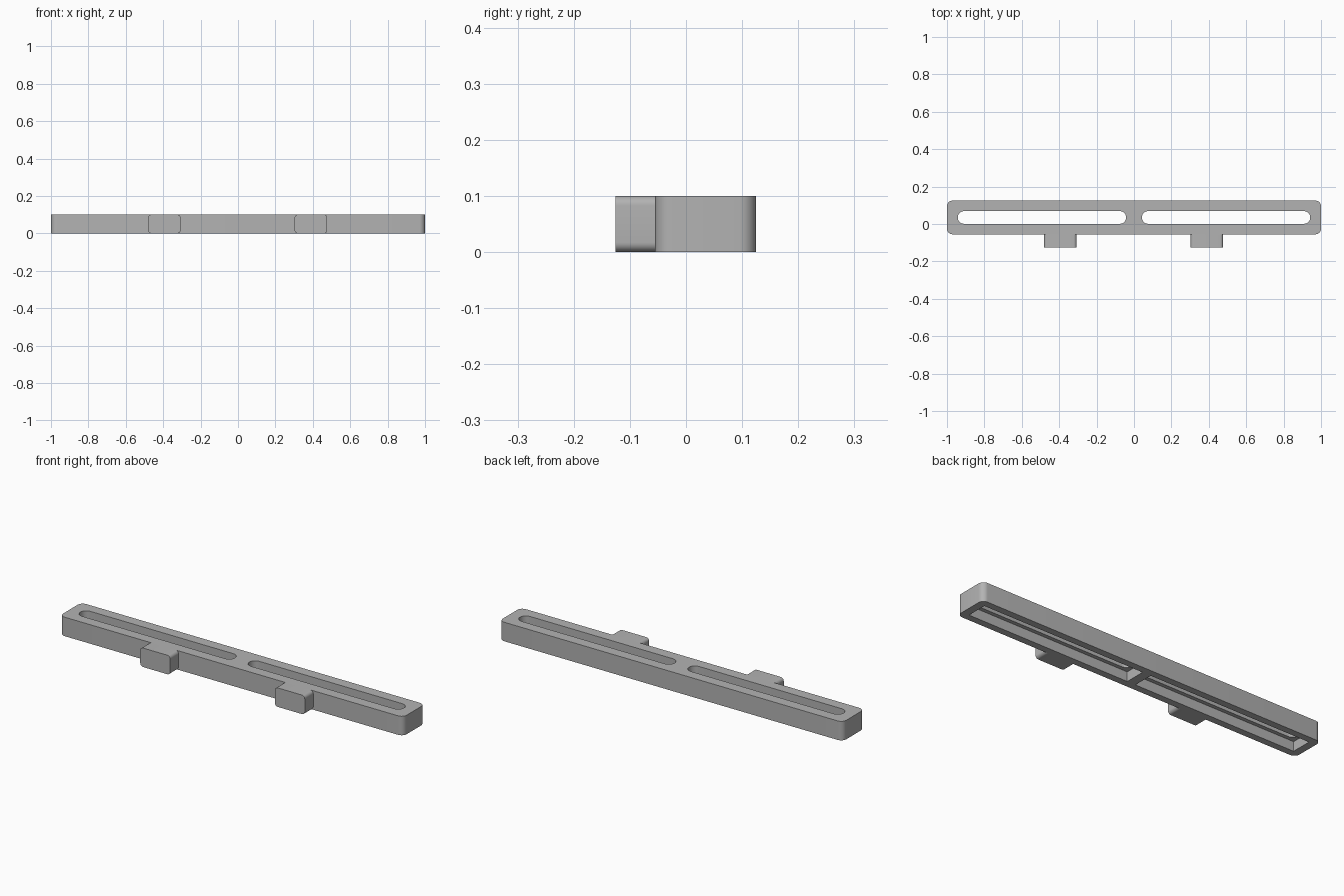
import bpy
import bmesh
import math
from mathutils import Matrix, Vector

cube = bpy.data.objects.get("Cube")
if cube:
    bpy.data.objects.remove(cube)

grey = bpy.data.materials.new("mid_grey")
grey.use_nodes = True
GREY = (0.45, 0.45, 0.45, 1)
grey.diffuse_color = GREY
grey.node_tree.nodes["Principled BSDF"].inputs["Base Color"].default_value = GREY


def rounded_prism(name, width, depth, height, radius, matrix, steps=8):
    """Rounded rectangle centred on the origin, extruded along local z."""
    bm = bmesh.new()
    points = []
    for quarter, (sx, sy) in enumerate([(1, 1), (-1, 1), (-1, -1), (1, -1)]):
        cx, cy = sx * (width / 2 - radius), sy * (depth / 2 - radius)
        for i in range(steps + 1 if radius else 1):
            a = (quarter + i / steps) * math.pi / 2
            points.append((cx + radius * math.cos(a), cy + radius * math.sin(a), 0))
    base = bm.faces.new([bm.verts.new(p) for p in points])
    top = bmesh.ops.extrude_face_region(bm, geom=[base])
    verts = [v for v in top["geom"] if isinstance(v, bmesh.types.BMVert)]
    bmesh.ops.translate(bm, verts=verts, vec=(0, 0, height))
    bmesh.ops.remove_doubles(bm, verts=bm.verts, dist=1e-5)
    bmesh.ops.recalc_face_normals(bm, faces=bm.faces)
    bm.transform(matrix)
    mesh = bpy.data.meshes.new(name)
    bm.to_mesh(mesh)
    bm.free()
    mesh.materials.append(grey)
    obj = bpy.data.objects.new(name, mesh)
    bpy.context.collection.objects.link(obj)
    return obj


def smooth(obj):
    bpy.ops.object.select_all(action="DESELECT")
    obj.select_set(True)
    bpy.context.view_layer.objects.active = obj
    bpy.ops.object.shade_smooth_by_angle(angle=math.radians(30))


def cut(target, cutter):
    mod = target.modifiers.new("cut", "BOOLEAN")
    mod.operation = "DIFFERENCE"
    mod.solver = "EXACT"
    mod.object = cutter
    bpy.context.view_layer.objects.active = target
    bpy.ops.object.modifier_apply(modifier=mod.name)
    bpy.data.objects.remove(cutter)


# Long bar with rounded upright corners
HEIGHT, MID_Y = 0.1, 0.035
bar = rounded_prism("bar", 2, 0.18, HEIGHT, 0.03,
                    Matrix.Translation((0, MID_Y, 0)))

# Round-ended slots, each widening to a square pocket underneath
for side in (-1, 1):
    x = side * 0.492
    cut(bar, rounded_prism("slot_cutter", 0.9, 0.068, 0.3, 0.0339,
                           Matrix.Translation((x, MID_Y, -0.1))))
    cut(bar, rounded_prism("pocket_cutter", 0.936, 0.108, 0.15, 0,
                           Matrix.Translation((x, MID_Y, -0.1))))
smooth(bar)

# Front tabs, rounded along their depth
for name, x in (("right_tab", -0.394), ("left_tab", 0.39)):
    place = Matrix.Translation((x, -0.055, HEIGHT / 2)) @ Matrix.Rotation(math.pi / 2, 4, "X")
    smooth(rounded_prism(name, 0.174, HEIGHT, 0.071, 0.017, place))
